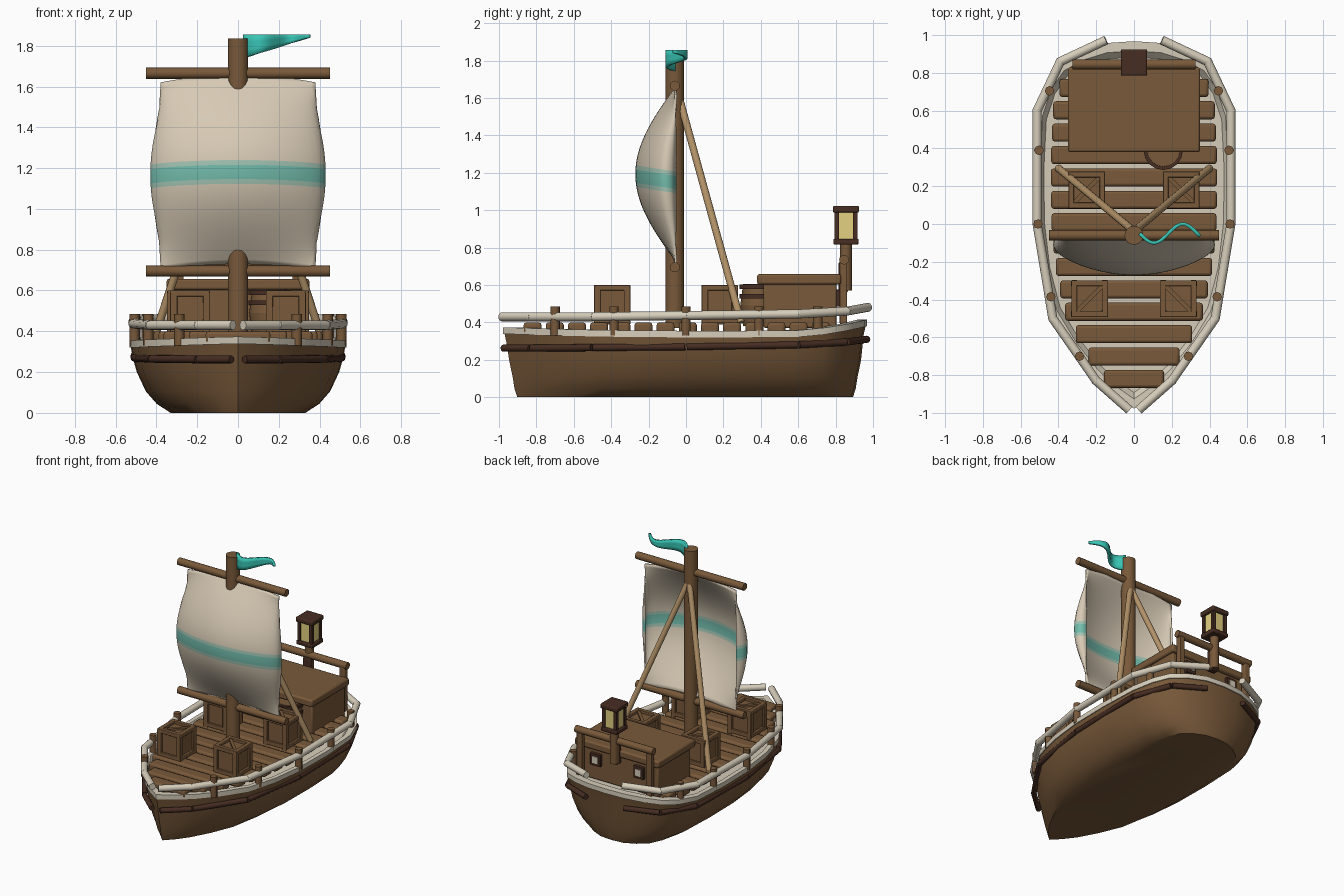
import bpy, bmesh, math
from mathutils import Vector

cube = bpy.data.objects.get("Cube")
if cube:
    bpy.data.objects.remove(cube, do_unlink=True)


def material(name, r, g, b):
    m = bpy.data.materials.new(name)
    m.use_nodes = True
    m.diffuse_color = (r, g, b, 1)
    m.node_tree.nodes["Principled BSDF"].inputs["Base Color"].default_value = (r, g, b, 1)
    return m


wood = material("wood", .19, .1, .042)
dark = material("dark wood", .062, .026, .016)
pale = material("pale paint", .68, .62, .5)
cloth = material("sail cloth", .68, .59, .46)
stripe = material("stripe teal", .17, .5, .41)
stripe_edge = material("stripe edge", .36, .55, .45)
teal = material("flag teal", .04, .56, .46)
rope = material("tan spar", .45, .29, .14)
glow = material("lantern glow", .78, .64, .22)


def finish(name, bm, mats, bevel=0, angle=35):
    bmesh.ops.recalc_face_normals(bm, faces=bm.faces)
    me = bpy.data.meshes.new(name)
    bm.to_mesh(me)
    bm.free()
    ob = bpy.data.objects.new(name, me)
    bpy.context.collection.objects.link(ob)
    for m in mats:
        me.materials.append(m)
    if bevel:
        mod = ob.modifiers.new("Bevel", "BEVEL")
        mod.width, mod.segments = bevel, 2
    bpy.ops.object.select_all(action="DESELECT")
    ob.select_set(True)
    bpy.context.view_layer.objects.active = ob
    bpy.ops.object.shade_smooth_by_angle(angle=math.radians(angle))
    return ob


def box(name, centre, size, mat, bevel=0, turn=0):
    bm = bmesh.new()
    bmesh.ops.create_cube(bm, size=1)
    bmesh.ops.scale(bm, vec=size, verts=bm.verts)
    ob = finish(name, bm, [mat], bevel)
    ob.location = centre
    ob.rotation_euler.z = turn
    return ob


def rod(name, a, b, r, mat, sides=12, r2=None):
    a, b = Vector(a), Vector(b)
    bm = bmesh.new()
    bmesh.ops.create_cone(bm, cap_ends=True, segments=sides, radius1=r,
                          radius2=r if r2 is None else r2, depth=(b - a).length)
    ob = finish(name, bm, [mat], angle=50)
    ob.location = (a + b) / 2
    ob.rotation_mode = "QUATERNION"
    ob.rotation_quaternion = (b - a).to_track_quat("Z", "Y")
    return ob


def sheet(name, cols, rows, point, mats, rule, thick):
    """Grid surface: point(u, v) gives the place, rule(u, v) the material."""
    bm = bmesh.new()
    g = [[bm.verts.new(point(i / cols, j / rows)) for i in range(cols + 1)] for j in range(rows + 1)]
    for j in range(rows):
        for i in range(cols):
            f = bm.faces.new((g[j][i], g[j][i + 1], g[j + 1][i + 1], g[j + 1][i]))
            f.material_index = rule((i + .5) / cols, (j + .5) / rows)
    ob = finish(name, bm, mats, angle=60)
    mod = ob.modifiers.new("Solidify", "SOLIDIFY")
    mod.thickness, mod.offset = thick, 0
    return ob


# Hull: stacked copies of one deck outline
half = [(0, -.97), (.1, -.9), (.2, -.81), (.32, -.66), (.43, -.48), (.49, -.25), (.52, 0),
        (.525, .3), (.51, .6), (.46, .75), (.39, .85), (.28, .91), (.15, .95), (0, .96)]
outline = half + [(-x, y) for x, y in half[-2:0:-1]]


def sheer(y):
    return .355 + .02 * max(0, -y) ** 2 + .06 * (max(0, y - .5) / .46) ** 2


def half_width(y):
    for (x0, y0), (x1, y1) in zip(half, half[1:]):
        if y0 <= y <= y1:
            return x0 + (x1 - x0) * (y - y0) / (y1 - y0)
    return 0


# x scale, y scale, height rule for each ring
rings = [(.63, .93, lambda s: 0), (.76, .945, lambda s: .045), (.86, .955, lambda s: .105),
         (.945, .975, lambda s: .2), (.985, .99, lambda s: s - .08), (1, 1, lambda s: s - .035),
         (1.012, 1.008, lambda s: s - .035), (1.012, 1.008, lambda s: s),
         (.95, .955, lambda s: s), (.91, .92, lambda s: s - .035)]
bm = bmesh.new()
loops = [[bm.verts.new((x * sx, y * sy, h(sheer(y)))) for x, y in outline] for sx, sy, h in rings]
n = len(outline)
for k in range(len(loops) - 1):
    for i in range(n):
        j = (i + 1) % n
        f = bm.faces.new((loops[k][i], loops[k][j], loops[k + 1][j], loops[k + 1][i]))
        f.material_index = 1 if k >= 5 else 0
bm.faces.new(loops[0][::-1])
bm.faces.new(loops[-1]).material_index = 1
finish("hull", bm, [wood, pale], angle=38)

# Deck planks
for i in range(14):
    y = -.82 + i * .1185
    box("deck_plank", (0, y, .37), (2 * .84 * half_width(y), .096, .06), wood, .015)

# Hand rail, rub rail and rail posts, mirrored
path = [(.03, -.98), (.2, -.83), (.43, -.5), (.513, 0), (.513, .6), (.39, .86), (.155, .97)]
rail_z = [.43, .43, .43, .437, .445, .46, .48]
rub_z = [.262, .262, .265, .27, .28, .295, .31]


def rail_run(name, heights, r, mat, side, spread, trim):
    pts = [Vector((side * x * spread, y, z)) for (x, y), z in zip(path, heights)]
    for a, b in zip(pts, pts[1:]):
        d = (b - a).normalized() * trim
        rod(name, a + d, b - d, r, mat)


for s in (1, -1):
    rail_run("hand_rail", rail_z, .024, pale, s, 1, -.008)
    rail_run("rub_rail", rub_z, .019, dark, s, .99, .004)
    for x, y in [(.288, -.7), (.44, -.385), (.508, 0), (.503, .39), (.447, .705)]:
        rod("rail_post", (s * x, y, .33), (s * x, y, .485), .025, wood, 8)

# Mast, yards and stays
rod("mast", (0, -.06, .37), (0, -.06, 1.835), .05, wood, 16)
for z in (.695, 1.665):
    rod("yard", (-.45, -.06, z), (.45, -.06, z), .027, wood)
for s in (1, -1):
    rod("stay", (s * .01, -.03, 1.58), (s * .4, .295, .4), .02, rope)


# Billowing sail with a stripe
def sail_point(a, v):
    u = 2 * a - 1
    belly = math.sin(math.pi * v)
    return (.38 * u + .19 * belly * u * (1 - u ** 6),
            -.055 - .21 * belly * (1 - u * u),
            .7 + .92 * v + .033 * (1 - u * u))


def sail_colour(a, v):
    d = abs(v - .4875)
    return 1 if d < .045 else 2 if d < .07 else 0


sheet("sail", 28, 40, sail_point, [cloth, stripe, stripe_edge], sail_colour, .012)


# Waving pennant
def flag_point(t, v):
    low = 1.74 + .1 * t
    return (.03 + .32 * t, -.05 - .05 * math.sin(2.1 * math.pi * t), low + (1.855 - low) * v)


sheet("pennant", 20, 3, flag_point, [teal], lambda u, v: 0, .018)


# Crates with corner posts, edge strips and a brace
def crate(x, y, lean):
    box("crate_body", (x, y, .485), (.165, .165, .19), wood)
    for sx in (1, -1):
        for sy in (1, -1):
            box("crate_corner", (x + sx * .08, y + sy * .08, .49), (.035, .035, .205), wood, .004)
        for z in (.412, .585):
            box("crate_strip", (x + sx * .082, y, z), (.03, .19, .03), wood, .004)
            box("crate_strip", (x, y + sx * .082, z), (.19, .03, .03), wood, .004)
    box("crate_brace", (x, y, .585), (.2, .022, .016), wood, 0, lean * math.pi / 4)


for s in (1, -1):
    crate(s * .235, -.395, -s)
    crate(s * .25, .18, -s)

# Barrel: two tapered halves and hoops
rod("barrel_lower", (.155, .39, .38), (.155, .39, .49), .085, wood, 16, .1)
rod("barrel_upper", (.155, .39, .49), (.155, .39, .605), .1, wood, 16, .085)
for z in (.43, .54, .59):
    rod("barrel_hoop", (.155, .39, z - .012), (.155, .39, z + .012), .104, dark, 16)

# Stern cabin with roof and back windows
box("cabin_body", (0, .61, .49), (.66, .39, .24), wood, .01)
box("cabin_roof", (0, .605, .63), (.7, .45, .055), wood, .012)
for s in (1, -1):
    box("window_frame", (s * .18, .812, .53), (.085, .03, .09), dark, .004)
    box("window_pane", (s * .18, .829, .53), (.045, .008, .05), pale)
    box("stern_post", (s * .29, .842, .57), (.045, .04, .36), wood, .006)
rod("stern_bar", (-.325, .845, .735), (.325, .845, .735), .026, wood)

# Lantern on its post
rod("lantern_post", (0, .855, .57), (0, .855, .83), .032, wood, 10)
box("lantern_bracket", (0, .84, .64), (.06, .05, .16), dark, .006)
box("lantern_glass", (0, .855, .92), (.1, .1, .16), glow)
box("lantern_base", (0, .855, .832), (.135, .135, .03), dark, .006)
box("lantern_cap", (0, .855, 1.005), (.14, .14, .036), dark, .008)
for sx in (1, -1):
    for sy in (1, -1):
        box("lantern_corner", (sx * .049, .855 + sy * .049, .92), (.024, .024, .16), dark)
